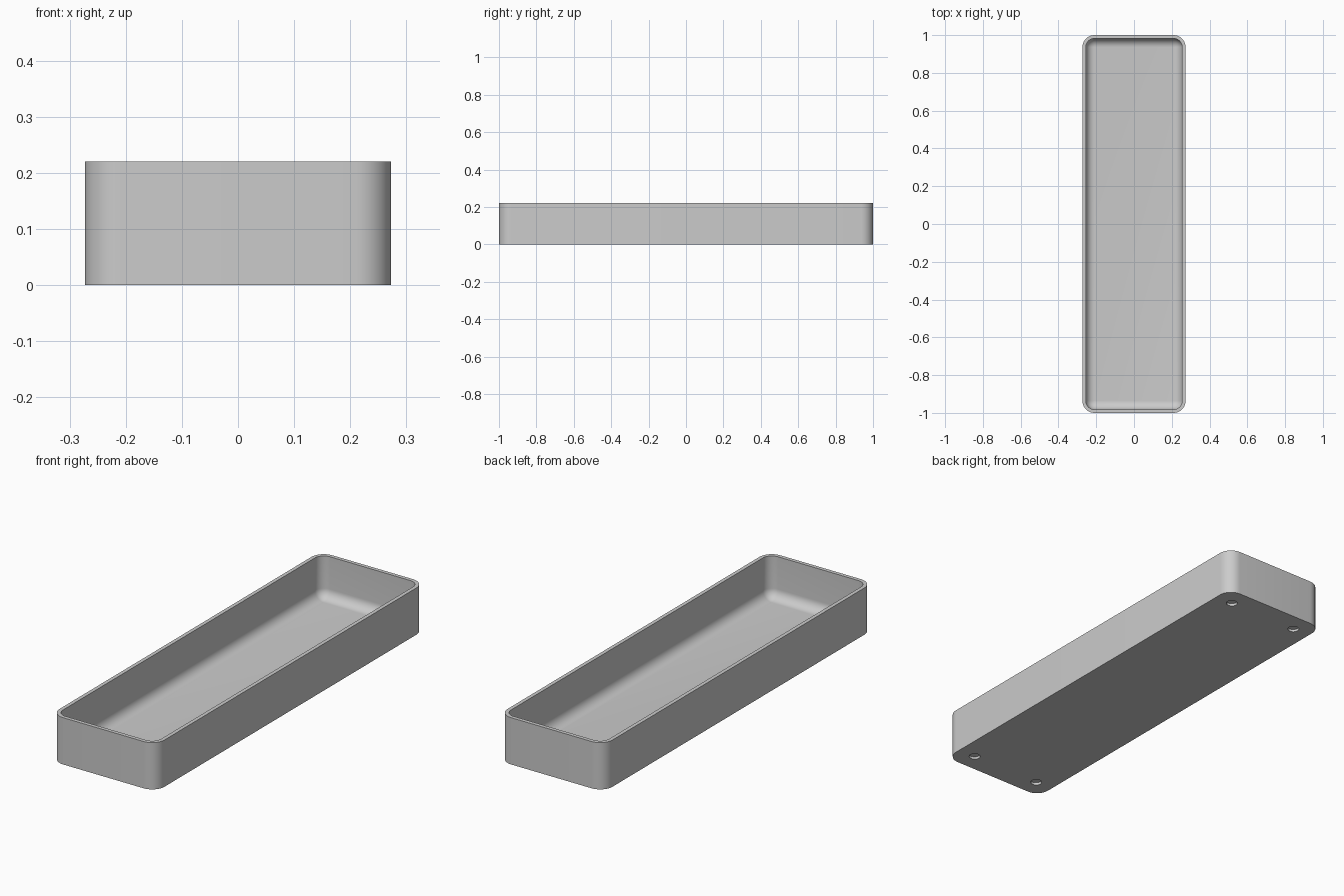
import bpy, bmesh, math

cube = bpy.data.objects.get("Cube")
if cube:
    bpy.data.objects.remove(cube, do_unlink=True)

HALF_X, HALF_Y, HEIGHT = 0.273, 1.0, 0.22
CORNER, WALL, FLOOR, FILLET = 0.064, 0.018, 0.022, 0.046
STEPS = 10

grey = bpy.data.materials.new("plain grey")
grey.use_nodes = True
colour = (0.6, 0.6, 0.6, 1)
grey.diffuse_color = colour
grey.node_tree.nodes["Principled BSDF"].inputs["Base Color"].default_value = colour


def ring(bm, inset, z):
    """Rounded rectangle outline, inset from the outer wall."""
    radius = max(CORNER - inset, 0.0005)
    cx, cy = HALF_X - inset - radius, HALF_Y - inset - radius
    verts = []
    for quarter, (sx, sy) in enumerate([(1, 1), (-1, 1), (-1, -1), (1, -1)]):
        for i in range(STEPS + 1):
            a = (quarter + i / STEPS) * math.pi / 2
            verts.append(bm.verts.new((sx * cx + radius * math.cos(a),
                                       sy * cy + radius * math.sin(a), z)))
    return verts


# Tray shell: outer wall, flat rim, inner wall, filleted floor
profile = [(0, 0), (0, HEIGHT), (WALL, HEIGHT)]
for i in range(STEPS + 1):
    a = i / STEPS * math.pi / 2
    profile.append((WALL + FILLET * (1 - math.cos(a)),
                    FLOOR + FILLET * (1 - math.sin(a))))

bm = bmesh.new()
rings = [ring(bm, inset, z) for inset, z in profile]
for low, high in zip(rings, rings[1:]):
    for i in range(len(low)):
        j = (i + 1) % len(low)
        bm.faces.new((low[i], low[j], high[j], high[i]))
bm.faces.new(rings[0][::-1])
bm.faces.new(rings[-1])
bmesh.ops.recalc_face_normals(bm, faces=bm.faces)
mesh = bpy.data.meshes.new("tray")
bm.to_mesh(mesh)
bm.free()
mesh.materials.append(grey)
tray = bpy.data.objects.new("tray", mesh)
bpy.context.collection.objects.link(tray)

# Blind round holes in the underside
cutters = []
for sx in (-1, 1):
    for sy in (-1, 1):
        bpy.ops.mesh.primitive_cylinder_add(vertices=32, radius=0.025, depth=0.03,
                                            location=(sx * 0.183, sy * 0.911, -0.003))
        cutter = bpy.context.object
        cutter.name = "hole_cutter"
        cutter.hide_render = True
        cutter.data.materials.append(grey)
        cutters.append(cutter)
        cut = tray.modifiers.new("underside hole", "BOOLEAN")
        cut.operation, cut.solver, cut.object = "DIFFERENCE", "EXACT", cutter

bpy.ops.object.select_all(action="DESELECT")
tray.select_set(True)
bpy.context.view_layer.objects.active = tray
for cut in list(tray.modifiers):
    bpy.ops.object.modifier_apply(modifier=cut.name)
for cutter in cutters:
    bpy.data.objects.remove(cutter, do_unlink=True)
bpy.ops.object.shade_smooth_by_angle(angle=math.radians(35))
